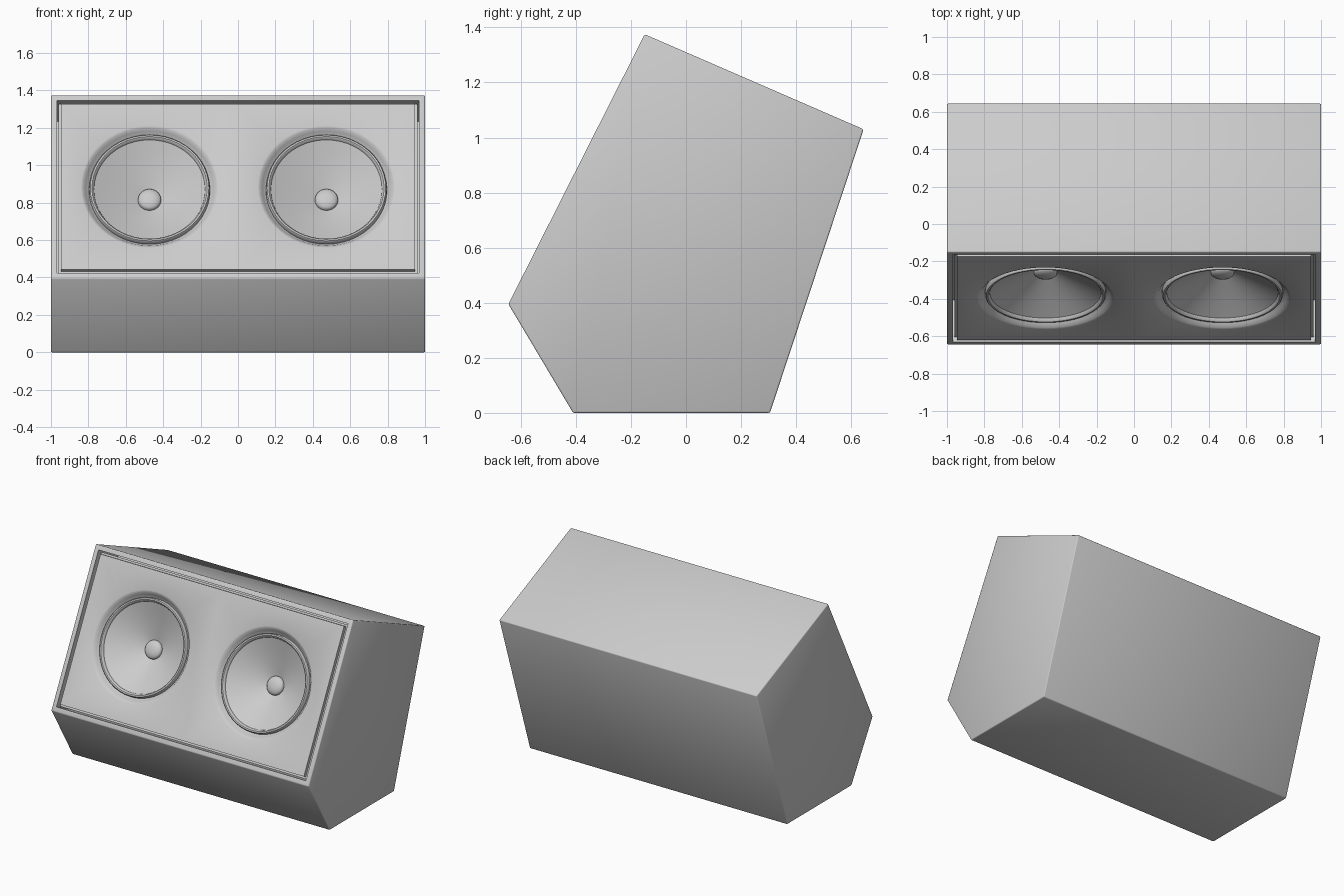
import bpy, bmesh, math
from mathutils import Matrix, Vector

old = bpy.data.objects.get("Cube")
if old:
    bpy.data.objects.remove(old, do_unlink=True)

grey = bpy.data.materials.new("light_grey")
grey.use_nodes = True
grey.diffuse_color = (0.6, 0.6, 0.6, 1)
grey.node_tree.nodes["Principled BSDF"].inputs["Base Color"].default_value = (0.6, 0.6, 0.6, 1)

# Side outline of the cabinet as (y, z)
SIDE = [(-0.645, 0.395), (-0.41, 0), (0.305, 0), (0.645, 1.03), (-0.15, 1.375)]
low = Vector((0, *SIDE[0]))
high = Vector((0, *SIDE[-1]))
slope = (high - low).normalized()
normal = Vector((1, 0, 0)).cross(slope)
centre = (low + high) / 2


def finish(bm, name, angle):
    bmesh.ops.recalc_face_normals(bm, faces=bm.faces)
    mesh = bpy.data.meshes.new(name)
    bm.to_mesh(mesh)
    bm.free()
    mesh.materials.append(grey)
    obj = bpy.data.objects.new(name, mesh)
    bpy.context.collection.objects.link(obj)
    bpy.ops.object.select_all(action='DESELECT')
    obj.select_set(True)
    bpy.context.view_layer.objects.active = obj
    bpy.ops.object.shade_smooth_by_angle(angle=math.radians(angle))
    return obj


# Cabinet: five-sided prism, softened edges, sunken front opening
bm = bmesh.new()
end = bm.faces.new([bm.verts.new((-1, y, z)) for y, z in SIDE])
out = bmesh.ops.extrude_face_region(bm, geom=[end], use_keep_orig=True)
moved = [v for v in out["geom"] if isinstance(v, bmesh.types.BMVert)]
bmesh.ops.translate(bm, verts=moved, vec=(2, 0, 0))
bmesh.ops.recalc_face_normals(bm, faces=bm.faces)
bmesh.ops.bevel(bm, geom=bm.edges[:], offset=0.006, segments=2, profile=0.5,
                affect='EDGES')
bm.normal_update()
front = max((f for f in bm.faces if f.normal.dot(normal) > 0.99),
            key=lambda f: f.calc_area())
bmesh.ops.inset_region(bm, faces=[front], thickness=0.036)
walls = bmesh.ops.extrude_discrete_faces(bm, faces=[front])
bmesh.ops.translate(bm, verts=walls["faces"][0].verts[:], vec=-0.25 * normal)
finish(bm, "cabinet", 50)

# Front baffle half with its driver: rectangular rim blending into turned rings
SEGMENTS = 48
HALF_W, HALF_H, GAP = 0.473, 0.496, 0.013
RINGS = [  # radius, depth behind the front
    (0.367, 0), (0.357, 0.005), (0.343, 0.019), (0.333, 0.034), (0.324, 0.04),
    (0.322, 0.02), (0.317, 0.014), (0.308, 0.014), (0.301, 0.02), (0.297, 0.032),
    (0.23, 0.071), (0.16, 0.109), (0.1, 0.139), (0.062, 0.158),
    (0.061, 0.148), (0.052, 0.138), (0.03, 0.13), (0.012, 0.128)]


def rectangle(w, h, depth):
    pts = []
    for i in range(SEGMENTS):
        a = math.tau * i / SEGMENTS
        c, s = math.cos(a), math.sin(a)
        m = max(abs(c), abs(s))
        pts.append((c / m * w, s / m * h, -depth))
    return pts


def circle(r, depth):
    return [(r * math.cos(math.tau * i / SEGMENTS),
             r * math.sin(math.tau * i / SEGMENTS), -depth) for i in range(SEGMENTS)]


def baffle(name, side):
    bm = bmesh.new()
    loops = [rectangle(HALF_W + GAP, HALF_H + GAP, 0.025),
             rectangle(HALF_W, HALF_H, 0.025), rectangle(HALF_W, HALF_H, 0)]
    loops += [circle(r, d) for r, d in RINGS]
    rows = [[bm.verts.new(p) for p in loop] for loop in loops]
    for a, b in zip(rows, rows[1:]):
        for i in range(SEGMENTS):
            j = (i + 1) % SEGMENTS
            bm.faces.new((a[i], a[j], b[j], b[i]))
    bm.faces.new(rows[-1])
    # Stand the half on the sloping front
    frame = Matrix((Vector((1, 0, 0)), slope, normal)).transposed().to_4x4()
    place = Matrix.Translation(centre + Vector((side * HALF_W, 0, 0))) @ frame
    bmesh.ops.transform(bm, matrix=place, verts=bm.verts)
    bmesh.ops.recalc_face_normals(bm, faces=bm.faces)
    return finish(bm, name, 40)


baffle("left_speaker_baffle", 1)
baffle("right_speaker_baffle", -1)
